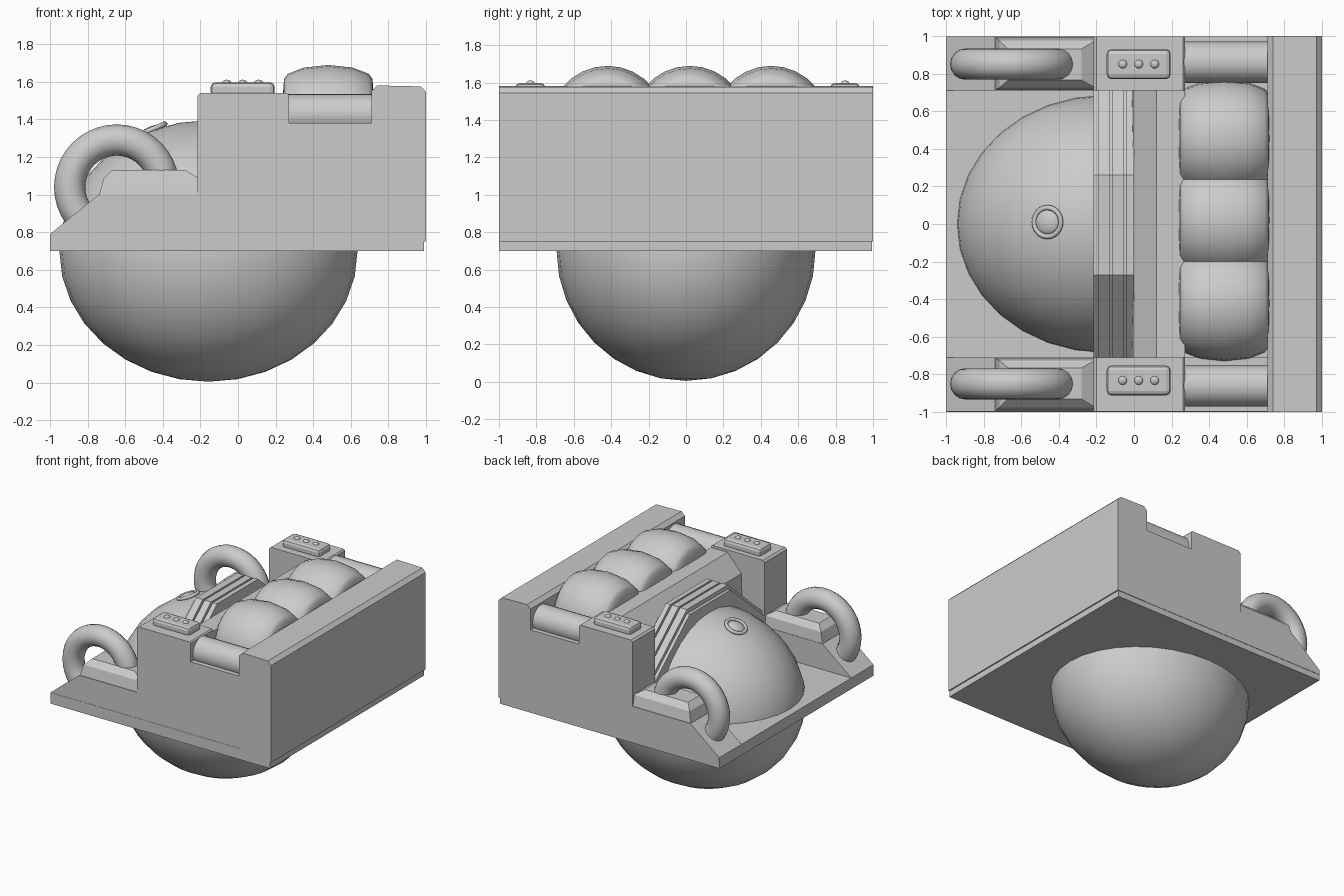
import bpy, bmesh, math
from mathutils import Vector, Matrix

if "Cube" in bpy.data.objects:
    bpy.data.objects.remove(bpy.data.objects["Cube"])


def finish(name, bm, smooth=None):
    bmesh.ops.recalc_face_normals(bm, faces=bm.faces[:])
    me = bpy.data.meshes.new(name)
    bm.to_mesh(me)
    bm.free()
    ob = bpy.data.objects.new(name, me)
    bpy.context.collection.objects.link(ob)
    if smooth:
        bpy.ops.object.select_all(action='DESELECT')
        bpy.context.view_layer.objects.active = ob
        ob.select_set(True)
        bpy.ops.object.shade_smooth_by_angle(angle=math.radians(smooth))
    return ob


def bevel(ob, width, segments=1):
    m = ob.modifiers.new("bevel", 'BEVEL')
    m.width, m.segments = width, segments
    m.limit_method = 'ANGLE'
    return ob


def loft(name, loops, smooth=None, closed=False):
    """Skin a list of equal-length point loops; cap the ends unless closed."""
    bm = bmesh.new()
    rings = [[bm.verts.new(p) for p in lp] for lp in loops]
    n = len(rings[0])
    pairs = list(zip(rings, rings[1:]))
    if closed:
        pairs.append((rings[-1], rings[0]))
    for a, b in pairs:
        for i in range(n):
            j = (i + 1) % n
            bm.faces.new((a[i], a[j], b[j], b[i]))
    if not closed:
        bm.faces.new(rings[0])
        bm.faces.new(rings[-1])
    return finish(name, bm, smooth)


def rect(x0, x1, y0, y1, z):
    return [(x0, y0, z), (x1, y0, z), (x1, y1, z), (x0, y1, z)]


def box(name, x0, x1, y0, y1, z0, z1):
    return loft(name, [rect(x0, x1, y0, y1, z0), rect(x0, x1, y0, y1, z1)])


def extrude_y(name, prof, y0, y1):
    return loft(name, [[(x, y, z) for x, z in prof] for y in (y0, y1)])


def lathe_x(name, stations, cy, cz, n, smooth=40):
    """Round body along x from (x, radius) stations."""
    t = [2 * math.pi * i / n for i in range(n)]
    return loft(name, [[(x, cy + r * math.cos(a), cz + r * math.sin(a)) for a in t]
                       for x, r in stations], smooth)


def torus(name, centre, axis, big, small, n, m):
    rot = Vector((0, 0, 1)).rotation_difference(Vector(axis)).to_matrix()
    loops = []
    for i in range(n):
        a = 2 * math.pi * i / n
        loop = []
        for k in range(m):
            b = 2 * math.pi * k / m
            r = big + small * math.cos(b)
            loop.append(rot @ Vector((r * math.cos(a), r * math.sin(a), small * math.sin(b))) + Vector(centre))
        loops.append(loop)
    return loft(name, loops, 60, closed=True)


def ellipsoid(name, centre, radii, axis=(0, 0, 1), n=32, m=16):
    bm = bmesh.new()
    rot = Vector((0, 0, 1)).rotation_difference(Vector(axis)).to_matrix().to_4x4()
    mat = Matrix.Translation(centre) @ rot @ Matrix.Diagonal((*radii, 1))
    bmesh.ops.create_uvsphere(bm, u_segments=n, v_segments=m, radius=1, matrix=mat)
    return finish(name, bm, 60)


# Large ball with a small round cap on its sloping top
ellipsoid("ball", (-0.157, 0.0, 0.70), (0.793, 0.692, 0.695))
cap_axis = (-0.42, 0, 1)
torus("ball_cap_rim", (-0.46, 0.01, 1.345), cap_axis, 0.077, 0.014, 24, 8)
ellipsoid("ball_cap", (-0.46, 0.01, 1.335), (0.07, 0.07, 0.028), cap_axis, 24, 8)

# Base slab and rear wall
box("base_slab", -1, 0.99, -1, 0.995, 0.70, 0.79)
extrude_y("end_wall", [(0.71, 0.75), (1, 0.75), (1, 1.545), (0.97, 1.575), (0.74, 1.58), (0.71, 1.55)], -1, 1)

# Centre body with its chamfered edge, and the bed under the cushions
extrude_y("centre_body", [(-0.02, 0.75), (0.27, 0.75), (0.27, 1.52), (0.12, 1.52), (-0.005, 1.38)], -0.72, 0.72)
box("cushion_bed", 0.25, 0.73, -0.72, 0.72, 0.75, 1.36)


# Ribbed arch hugging the ball
def arch(name, x0, x1, d):
    prof = [(-0.71, 0.75), (-0.71, 1.09 + d), (-0.27, 1.47 + d), (0.26, 1.47 + d), (0.71, 1.09 + d), (0.71, 0.75)]
    loft(name, [[(x, y, z) for y, z in prof] for x in (x0, x1)])


arch("arch_core", -0.215, 0.0, 0.0)
for i, (x0, x1) in enumerate([(-0.19, -0.13), (-0.115, -0.055), (-0.04, 0.0)]):
    arch(f"arch_rib_{i + 1}", x0, x1, 0.035)

# Cushions
stations = [(0.24, 0.17), (0.245, 0.235), (0.265, 0.262), (0.35, 0.295), (0.48, 0.309),
            (0.61, 0.295), (0.695, 0.262), (0.715, 0.235), (0.72, 0.17)]
for i, y in enumerate((-0.42, 0.02, 0.455)):
    lathe_x(f"cushion_{i + 1}", stations, y, 1.38, 28)

# Parts repeated at the front and the rear
side_profile = [(-1, 0.75), (0.73, 0.75), (0.73, 1.38), (0.27, 1.38), (0.27, 1.53), (0.26, 1.54),
                (-0.2, 1.54), (-0.215, 1.525), (-0.215, 1.0), (-0.74, 1.0), (-1, 0.79)]
for side, s in (("front", -1), ("rear", 1)):
    def ys(a, b):
        return (a, b) if s > 0 else (-b, -a)
    extrude_y(f"{side}_side_block", side_profile, *ys(0.71, 0.998))
    # Stepped pad carrying the ring
    loft(f"{side}_pad", [rect(-0.74, -0.205, *ys(0.712, 0.995), 0.99),
                         rect(-0.715, -0.205, *ys(0.725, 0.975), 1.085),
                         rect(-0.67, -0.28, *ys(0.765, 0.93), 1.13)])
    torus(f"{side}_ring", (-0.645, 0.85 * s, 1.04), (0, 1, 0), 0.25, 0.083, 40, 16)
    lathe_x(f"{side}_roller", [(0.26, 0.11), (0.72, 0.11)], 0.86 * s, 1.425, 24)
    # Control panel with three buttons
    yc = 0.85 if s > 0 else -0.832
    bevel(box(f"{side}_panel", -0.145, 0.195, yc - 0.08, yc + 0.08, 1.52, 1.597), 0.025, 2)
    for i, x in enumerate((-0.06, 0.025, 0.11)):
        ellipsoid(f"{side}_button_{i + 1}", (x, yc, 1.595), (0.024, 0.024, 0.016), n=12, m=6)
